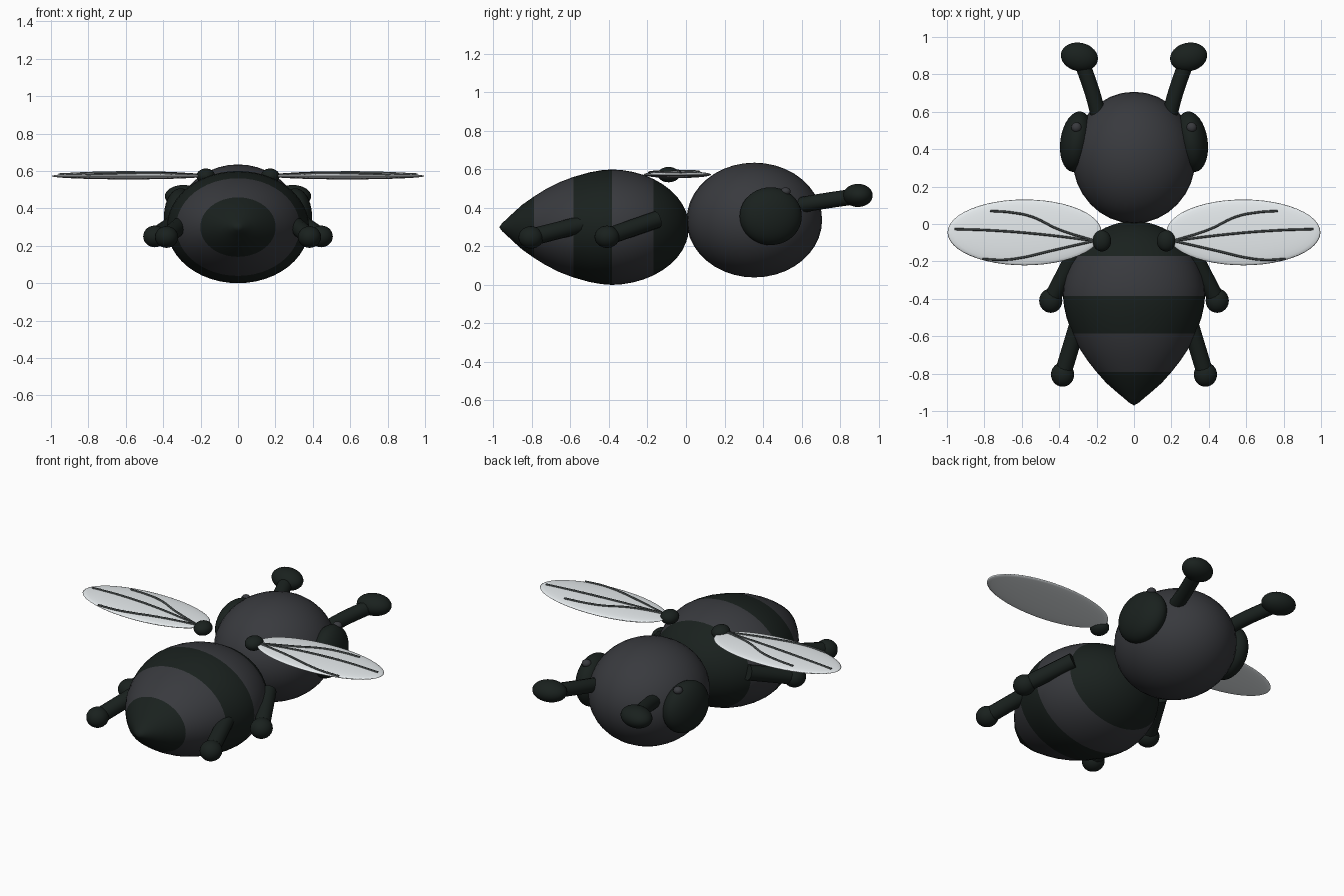
import bpy, bmesh, math
from mathutils import Vector, Matrix

if "Cube" in bpy.data.objects:
    bpy.data.objects.remove(bpy.data.objects["Cube"])


def material(name, color):
    m = bpy.data.materials.new(name)
    m.diffuse_color = (*color, 1)
    m.use_nodes = True
    m.node_tree.nodes["Principled BSDF"].inputs["Base Color"].default_value = m.diffuse_color
    return m


DARK = material("dark", (0.010, 0.015, 0.013))
GREY = material("charcoal", (0.040, 0.042, 0.048))
WING = material("wing_white", (0.80, 0.84, 0.86))
VEIN = material("vein_grey", (0.06, 0.07, 0.07))


def finish(bm, name, mats):
    bmesh.ops.recalc_face_normals(bm, faces=bm.faces)
    for f in bm.faces:
        f.smooth = True
    me = bpy.data.meshes.new(name)
    bm.to_mesh(me)
    bm.free()
    for m in mats:
        me.materials.append(m)
    ob = bpy.data.objects.new(name, me)
    bpy.context.collection.objects.link(ob)
    return ob


def ellipsoid(name, loc, radii, mat, turn=0, seg=32, rings=20):
    bm = bmesh.new()
    bmesh.ops.create_uvsphere(bm, u_segments=seg, v_segments=rings, radius=1)
    bm.transform(Matrix.Translation(loc) @ Matrix.Rotation(math.radians(turn), 4, 'Z')
                 @ Matrix.Diagonal((*radii, 1)))
    return finish(bm, name, [mat])


def tube(name, points, radius, mat, sides=4):
    cu = bpy.data.curves.new(name, 'CURVE')
    cu.dimensions = '3D'
    cu.bevel_depth = radius
    cu.bevel_resolution = sides
    cu.use_fill_caps = True
    sp = cu.splines.new('BEZIER')
    sp.bezier_points.add(len(points) - 1)
    for bp, p in zip(sp.bezier_points, points):
        bp.co = p
        bp.handle_left_type = bp.handle_right_type = 'AUTO'
    cu.materials.append(mat)
    ob = bpy.data.objects.new(name, cu)
    bpy.context.collection.objects.link(ob)
    return ob


# Striped abdomen: profile revolved around the y axis, rounded front, pointed tail
profile = [(-0.97, 0), (-0.955, .07), (-0.93, .145), (-0.9, .24), (-0.85, .39),
           (-0.79, .53), (-0.73, .655), (-0.66, .775), (-0.585, .87), (-0.5, .95),
           (-0.44, .985)]
for y in (-0.385, -0.33, -0.275, -0.22, -0.17, -0.12, -0.08, -0.045, -0.02, 0.0, 0.01, 0.015):
    profile.append((y, math.sqrt(max(0, 1 - ((y + 0.395) / 0.41) ** 2))))
N = 48
bm = bmesh.new()
rows = []
for y, r in profile:
    if r < 0.01:
        rows.append([bm.verts.new((0, y, 0.3))] * N)
    else:
        rows.append([bm.verts.new((0.38 * r * math.cos(2 * math.pi * i / N), y,
                                   0.3 + 0.3 * r * math.sin(2 * math.pi * i / N)))
                     for i in range(N)])
for k in range(len(rows) - 1):
    mid = (profile[k][0] + profile[k + 1][0]) / 2
    dark = mid < -0.79 or -0.585 < mid < -0.385 or mid > -0.17
    for i in range(N):
        j = (i + 1) % N
        quad = [rows[k][i], rows[k][j], rows[k + 1][j], rows[k + 1][i]]
        f = bm.faces.new(list(dict.fromkeys(quad)))
        f.material_index = 0 if dark else 1
finish(bm, "striped_abdomen", [DARK, GREY])

# Head
ellipsoid("head", (0, 0.355, 0.337), (0.33, 0.352, 0.298), GREY)

WC, WR = (0.585, -0.045, 0.573), (0.412, 0.176, 0.018)


def on_wing(s, x, y):
    t = 1 - ((x - WC[0]) / WR[0]) ** 2 - ((y - WC[1]) / WR[1]) ** 2
    return (s * x, y, WC[2] + WR[2] * math.sqrt(max(0, t)) + 0.002)


veins = [[(0.21, -0.09), (0.5, -0.055), (0.75, -0.035), (0.96, -0.027)],
         [(0.21, -0.09), (0.4, -0.03), (0.55, 0.04), (0.66, 0.062), (0.77, 0.07)],
         [(0.21, -0.09), (0.45, -0.145), (0.6, -0.18), (0.7, -0.192), (0.81, -0.187)]]
legs = {"front_leg": ((0.31, -0.15, 0.34), (0.445, -0.41, 0.25)),
        "back_leg": ((0.29, -0.50, 0.325), (0.382, -0.805, 0.247))}

for s, side in ((1, "right"), (-1, "left")):
    # Eye and its small highlight bump
    ellipsoid(f"{side}_eye", (s * 0.307, 0.44, 0.357), (0.087, 0.163, 0.15), DARK, s * 8)
    ellipsoid(f"{side}_eye_glint", (s * 0.308, 0.517, 0.485), (0.027, 0.027, 0.022), GREY, 0, 16, 10)
    # Antenna stalk and knob
    tube(f"{side}_antenna", [(s * 0.18, 0.54, 0.405), (s * 0.222, 0.70, 0.433),
                             (s * 0.285, 0.88, 0.46)], 0.041, DARK)
    ellipsoid(f"{side}_antenna_knob", (s * 0.292, 0.893, 0.465), (0.1, 0.076, 0.06), DARK, s * 12)
    # Legs with rounded feet
    for name, (a, b) in legs.items():
        a, b = Vector((s * a[0], *a[1:])), Vector((s * b[0], *b[1:]))
        tube(f"{side}_{name}", [a, b], 0.045, DARK)
        ellipsoid(f"{side}_{name}_foot", b, (0.062, 0.065, 0.058), DARK, 0, 24, 14)
    # Wing, joint and veins
    ellipsoid(f"{side}_wing", (s * WC[0], *WC[1:]), WR, WING, 0, 48, 16)
    ellipsoid(f"{side}_wing_joint", (s * 0.172, -0.09, 0.573), (0.05, 0.057, 0.04), DARK, 0, 24, 14)
    for n, path in enumerate(veins):
        tube(f"{side}_wing_vein_{n + 1}", [on_wing(s, *p) for p in path], 0.006, VEIN, 1)
